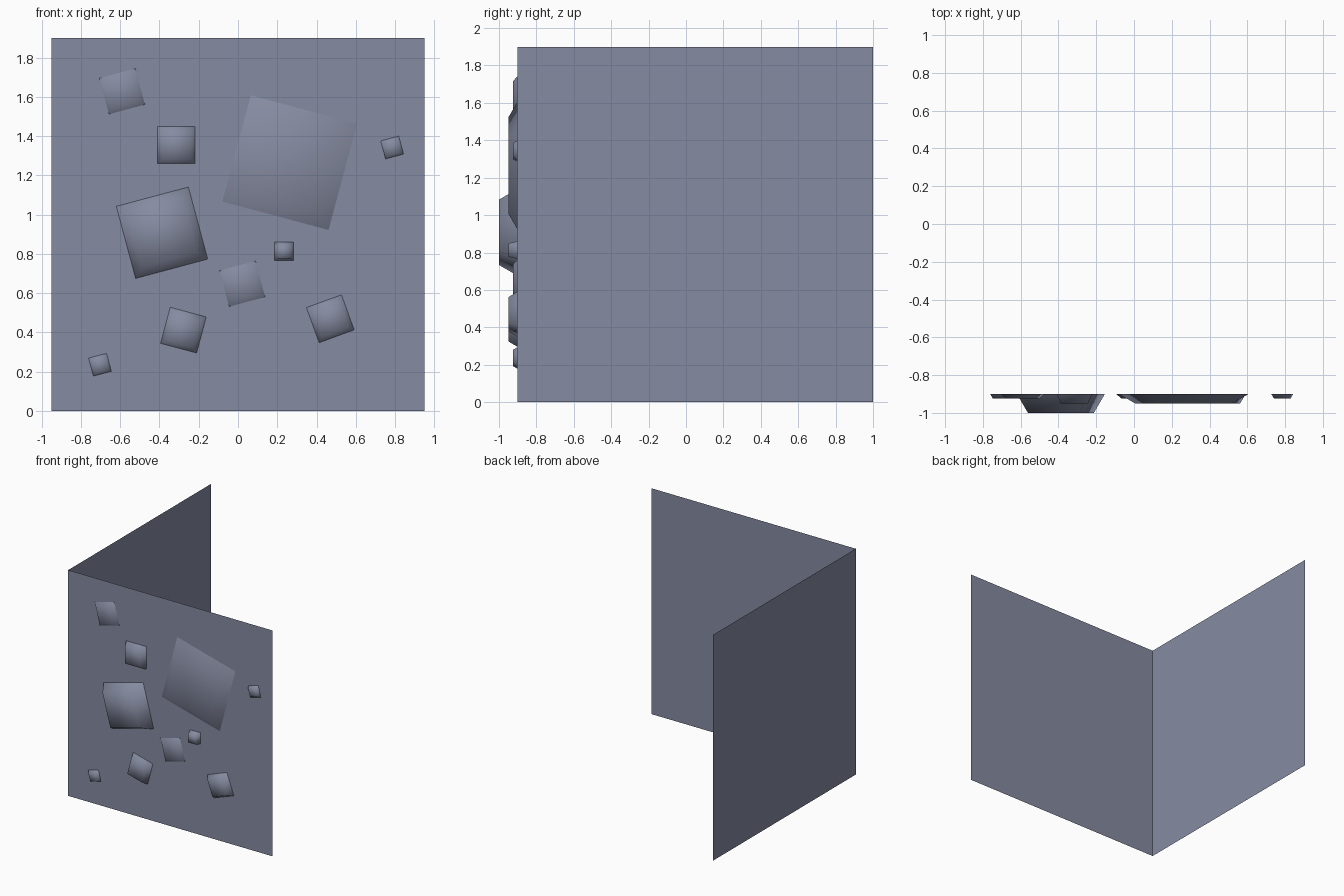
import bpy, math
from mathutils import Matrix, Vector

if "Cube" in bpy.data.objects:
    bpy.data.objects.remove(bpy.data.objects["Cube"])

stone = bpy.data.materials.new("blue_grey_stone")
stone.diffuse_color = (0.235, 0.258, 0.355, 1.0)
stone.use_nodes = True
stone.node_tree.nodes["Principled BSDF"].inputs["Base Color"].default_value = stone.diffuse_color


def make_object(name, verts, faces, smooth=False):
    mesh = bpy.data.meshes.new(name)
    mesh.from_pydata(verts, [], faces)
    mesh.materials.append(stone)
    for p in mesh.polygons:
        p.use_smooth = smooth
    mesh.update()
    obj = bpy.data.objects.new(name, mesh)
    bpy.context.collection.objects.link(obj)
    return obj


# Two thin wall sheets meeting at the front left corner
X, FRONT, BACK, H = 0.95, -0.9, 1.0, 1.9
make_object("corner_walls",
            [(X, FRONT, 0), (-X, FRONT, 0), (-X, BACK, 0),
             (X, FRONT, H), (-X, FRONT, H), (-X, BACK, H)],
            [(1, 0, 3, 4), (2, 1, 4, 5)])


def stone_block(name, x, z, size, angle, depth):
    """Smooth-shaded tapered square block standing out from the front wall."""
    rot = Matrix.Rotation(math.radians(-angle), 3, 'Y')
    verts = []
    for scale, out in ((1.0, 0.0), (0.75, depth)):
        h = size * scale / 2
        for cx, cz in ((-h, -h), (h, -h), (h, h), (-h, h)):
            verts.append(rot @ Vector((cx, -out, cz)) + Vector((x, FRONT, z)))
    faces = [(4, 5, 6, 7)]
    faces += [(i, (i + 1) % 4, (i + 1) % 4 + 4, i + 4) for i in range(4)]
    make_object(name, verts, faces, smooth=True)


# Protruding stones: x, z, size, tilt in degrees, depth
stones = [
    (-0.387, 0.908, 0.38, 15, 0.1),
    (0.263, 1.265, 0.56, -15, 0.05),
    (-0.59, 1.628, 0.19, 15, 0.025),
    (-0.315, 1.355, 0.19, 0, 0.05),
    (0.785, 1.342, 0.095, 15, 0.025),
    (0.234, 0.813, 0.095, 0, 0.05),
    (0.022, 0.648, 0.19, 15, 0.025),
    (-0.278, 0.412, 0.19, -15, 0.05),
    (0.47, 0.47, 0.19, 20, 0.05),
    (-0.703, 0.236, 0.095, 15, 0.025),
]
for n, s in enumerate(stones, 1):
    stone_block(f"wall_stone_{n}", *s)
